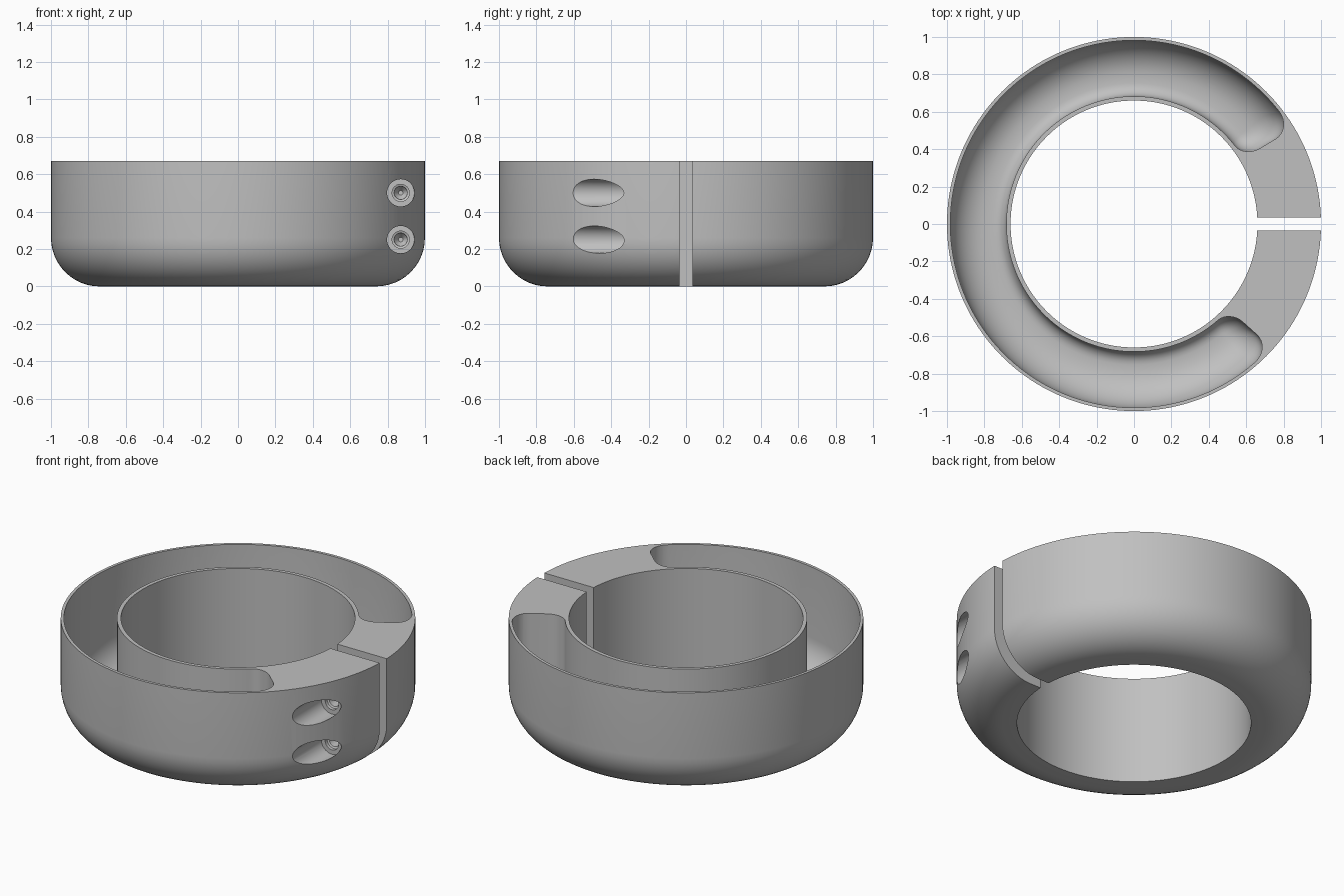
import bpy, bmesh
from math import sin, cos, pi, radians, sqrt
from mathutils import Matrix

cube = bpy.data.objects.get("Cube")
if cube:
    bpy.data.objects.remove(cube)

HEIGHT, R_IN, R_OUT, FILLET = 0.67, 0.66, 1.0, 0.26

grey = bpy.data.materials.new("machined grey")
grey.use_nodes = True
colour = (0.53, 0.53, 0.53, 1)
grey.diffuse_color = colour
grey.node_tree.nodes["Principled BSDF"].inputs["Base Color"].default_value = colour


def make_object(name, bm):
    bmesh.ops.recalc_face_normals(bm, faces=bm.faces)
    mesh = bpy.data.meshes.new(name)
    bm.to_mesh(mesh)
    bm.free()
    obj = bpy.data.objects.new(name, mesh)
    bpy.context.collection.objects.link(obj)
    mesh.materials.append(grey)
    return obj


def lathe(name, profile, steps, matrix=Matrix(), closed=True):
    """Spin (radius, height) points about z, then place by matrix."""
    bm = bmesh.new()
    rings = [[bm.verts.new((r * cos(2 * pi * i / steps), r * sin(2 * pi * i / steps), z))
              for i in range(steps)] for r, z in profile]
    pairs = list(zip(rings, rings[1:]))
    if closed:
        pairs.append((rings[-1], rings[0]))
    else:
        bm.faces.new(rings[0])
        bm.faces.new(rings[-1])
    for a, b in pairs:
        for i in range(steps):
            j = (i + 1) % steps
            bm.faces.new((a[i], a[j], b[j], b[i]))
    bm.transform(matrix)
    return make_object(name, bm)


def rounding(distance, radius):
    """How far a rounded edge pulls in at a distance from its end."""
    if distance >= radius:
        return 0.0
    return radius - sqrt(max(0.0, radius ** 2 - (radius - distance) ** 2))


def channel_cutter(start, end, r_in, r_out, floor):
    """Annular pocket with rounded ends and a rounded floor."""
    bm = bmesh.new()
    mid = (r_in + r_out) / 2
    outer_fillet, inner_fillet, end_fillet, corner = 0.2, 0.07, 0.12, 0.1
    depths = [outer_fillet * (1 - cos(pi / 2 * k / 10)) for k in range(11)]
    depths.append(HEIGHT + 0.1 - floor)
    layers = []
    for h in depths:
        a = r_in + rounding(h, inner_fillet)
        b = r_out - rounding(h, outer_fillet)
        inset = rounding(h, end_fillet) / mid
        a0, a1 = start + inset, end - inset
        c = min(corner, 0.45 * (b - a))
        # stations bunch up inside the rounded ends
        cap = [c * (1 - cos(pi / 2 * k / 8)) for k in range(9)]
        length = (a1 - a0) * mid
        stations = cap + [c + (length - 2 * c) * k / 110 for k in range(1, 110)]
        stations += [length - s for s in reversed(cap)]
        inner, outer = [], []
        for s in stations:
            pull = rounding(min(s, length - s), c)
            t = a0 + s / mid
            for row, r in ((inner, a + pull), (outer, b - pull)):
                row.append(bm.verts.new((r * cos(t), r * sin(t), floor + h)))
        layers.append((inner, outer))
    # floor and lid strips
    for inner, outer in (layers[0], layers[-1]):
        for i in range(len(inner) - 1):
            bm.faces.new((inner[i], inner[i + 1], outer[i + 1], outer[i]))
    # side walls
    loops = [inner + outer[::-1] for inner, outer in layers]
    for low, high in zip(loops, loops[1:]):
        for i in range(len(low)):
            j = (i + 1) % len(low)
            bm.faces.new((low[i], low[j], high[j], high[i]))
    return make_object("channel_cutter", bm)


# Ring body with a large lower outer fillet
profile = [(R_IN, HEIGHT), (R_IN, 0)]
for k in range(13):
    t = pi / 2 * k / 12
    profile.append((R_OUT - FILLET + FILLET * sin(t), FILLET * (1 - cos(t))))
profile.append((R_OUT, HEIGHT))
body = lathe("split_ring_body", profile, 160)

cutters = [channel_cutter(radians(31), radians(360 - 42), 0.683, 0.982, 0.03)]

# Clamping gap
bm = bmesh.new()
bmesh.ops.create_cube(bm, size=1, matrix=Matrix.Translation((0.85, 0.001, 0.3))
                      @ Matrix.Diagonal((0.7, 0.069, 1.2, 1)))
cutters.append(make_object("gap_cutter", bm))

# Two stepped screw bores running back from the front
bore = [(0.073, 0), (0.073, 0.7), (0.046, 0.7), (0.046, 0.72),
        (0.035, 0.725), (0.033, 0.77), (0.012, 0.8)]
for z in (0.25, 0.5):
    place = Matrix.Translation((0.87, -1.02, z)) @ Matrix.Rotation(-pi / 2, 4, "X")
    cutters.append(lathe("screw_bore_cutter", bore, 40, place, closed=False))

for cutter in cutters:
    mod = body.modifiers.new(cutter.name, "BOOLEAN")
    mod.operation = "DIFFERENCE"
    mod.solver = "EXACT"
    mod.object = cutter

# Bake the cuts, then drop the cutters
bpy.context.view_layer.update()
graph = bpy.context.evaluated_depsgraph_get()
cut_mesh = bpy.data.meshes.new_from_object(body.evaluated_get(graph))
body.modifiers.clear()
body.data = cut_mesh
for cutter in cutters:
    bpy.data.objects.remove(cutter)

bpy.ops.object.select_all(action="DESELECT")
body.select_set(True)
bpy.context.view_layer.objects.active = body
bpy.ops.object.shade_smooth_by_angle(angle=radians(30))
